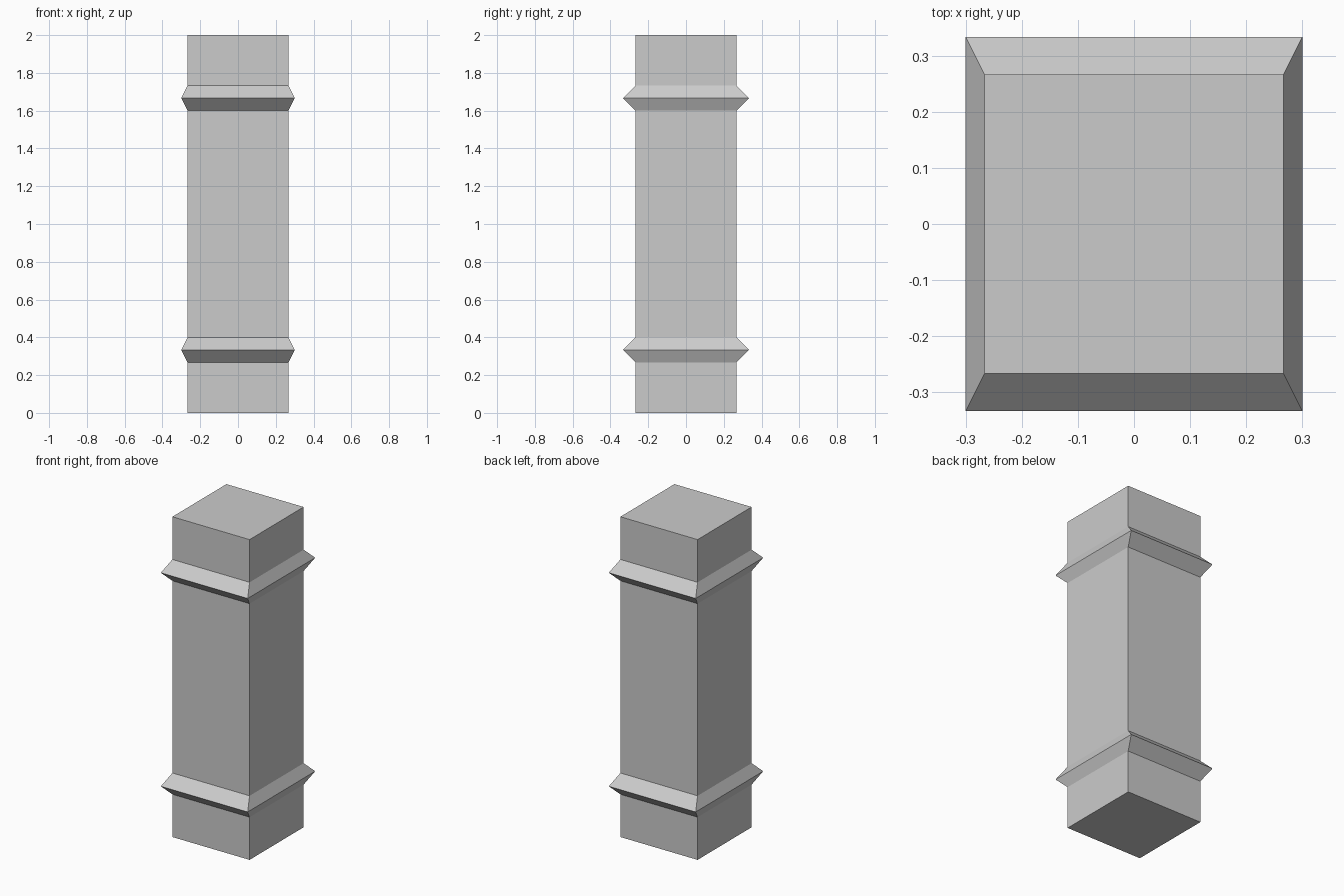
import bpy
import bmesh

default_cube = bpy.data.objects.get("Cube")
if default_cube:
    bpy.data.objects.remove(default_cube, do_unlink=True)

HEIGHT = 2.0
UNIT = HEIGHT / 30            # spacing shared by all mouldings
HALF = 4 * UNIT               # half width of the square shaft
RIDGE = (HALF + UNIT / 2, HALF + UNIT)   # half extents of a moulding ridge

stone = bpy.data.materials.new("plain_grey")
stone.use_nodes = True
grey = (0.6, 0.6, 0.6, 1.0)
stone.diffuse_color = grey
stone.node_tree.nodes["Principled BSDF"].inputs["Base Color"].default_value = grey


def add_ring(bm, half_x, half_y, z):
    """Rectangular cross-section, counter-clockwise from above."""
    corners = ((-1, -1), (1, -1), (1, 1), (-1, 1))
    return [bm.verts.new((sx * half_x, sy * half_y, z)) for sx, sy in corners]


def moulding(z):
    """Three sections forming a pointed band around the shaft."""
    return [(HALF, HALF, z - UNIT), (*RIDGE, z), (HALF, HALF, z + UNIT)]


# Shaft with a lower and an upper moulding, as one closed shell
sections = [(HALF, HALF, 0.0)]
sections += moulding(5 * UNIT)
sections += moulding(HEIGHT - 5 * UNIT)
sections.append((HALF, HALF, HEIGHT))

bm = bmesh.new()
rings = [add_ring(bm, *section) for section in sections]
for low, high in zip(rings, rings[1:]):
    for i in range(4):
        j = (i + 1) % 4
        bm.faces.new((low[i], low[j], high[j], high[i]))

# End caps
bm.faces.new(reversed(rings[0]))
bm.faces.new(rings[-1])

mesh = bpy.data.meshes.new("banded_pillar")
bm.to_mesh(mesh)
bm.free()
mesh.materials.append(stone)
pillar = bpy.data.objects.new("banded_pillar", mesh)
bpy.context.collection.objects.link(pillar)
